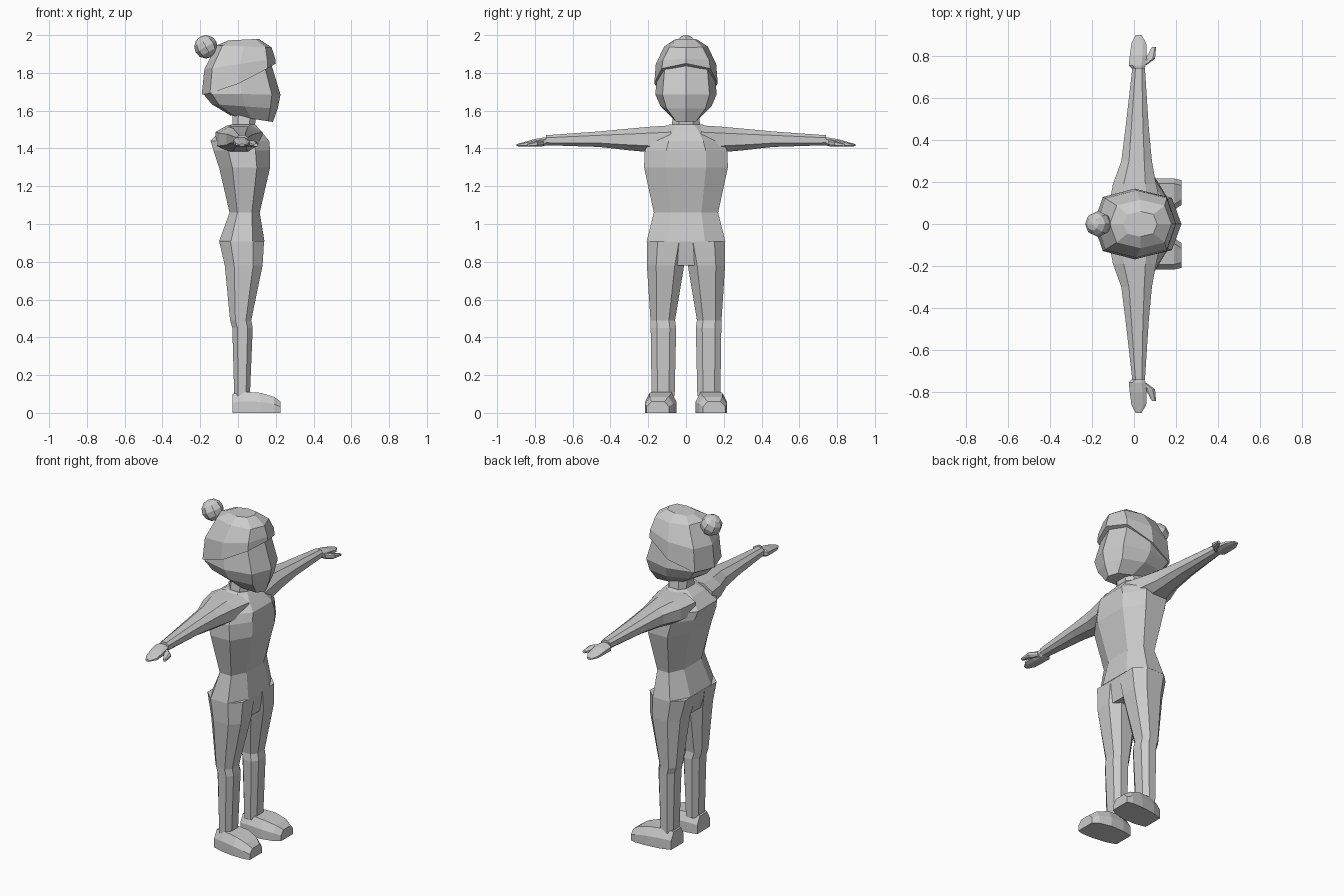
import bpy, bmesh, math
from mathutils import Vector

if "Cube" in bpy.data.objects:
    bpy.data.objects.remove(bpy.data.objects["Cube"])


def loft(name, rings, mirror=False):
    """Skin a list of equal-length point rings, cap both ends, optionally mirror in y."""
    bm = bmesh.new()
    loops = [[bm.verts.new(p) for p in r] for r in rings]
    n = len(rings[0])
    for a, b in zip(loops, loops[1:]):
        for i in range(n):
            j = (i + 1) % n
            bm.faces.new((a[i], a[j], b[j], b[i]))
    bm.faces.new(loops[0])
    bm.faces.new(loops[-1])
    bmesh.ops.recalc_face_normals(bm, faces=bm.faces)
    me = bpy.data.meshes.new(name)
    bm.to_mesh(me)
    bm.free()
    ob = bpy.data.objects.new(name, me)
    bpy.context.collection.objects.link(ob)
    if mirror:
        m = ob.modifiers.new("Mirror", 'MIRROR')
        m.use_axis = (False, True, False)
        m.use_clip = False
        m.use_mirror_merge = False
    return ob


def box_ring(a0, a1, b0, b1, k=0.25):
    """Chamfered rectangle, 8 points, as (a, b) pairs."""
    da, db = (a1 - a0) * k, (b1 - b0) * k
    return [(a1, b0 + db), (a1, b1 - db), (a1 - da, b1), (a0 + da, b1),
            (a0, b1 - db), (a0, b0 + db), (a0 + da, b0), (a1 - da, b0)]


def head_ring(xb, zb, xf, zf, w, p=1.0):
    """Tilted 8-sided head section with points at front and back."""
    pts = []
    for i in range(8):
        a = i * math.pi / 4
        t = 0.5 + 0.5 * math.cos(a) * (1.0 if i % 2 == 0 else 1.1)
        s = math.sin(a) * (1.0 if i % 4 == 2 else 1.08)
        t = min(max(t, 0), 1)
        pts.append((xb + (xf - xb) * t, w * s, zb + (zf - zb) * t ** p))
    return pts


# Head and face
loft("head", [head_ring(*r) for r in (
    (-0.04, 1.575, 0.185, 1.54, 0.07),
    (-0.14, 1.635, 0.21, 1.61, 0.135),
    (-0.185, 1.69, 0.225, 1.685, 0.163),
    (-0.165, 1.83, 0.175, 1.85, 0.145),
    (-0.09, 1.94, 0.13, 1.94, 0.09))])

# Hair shell with a fringe rising toward the front
loft("hair", [head_ring(*r) for r in (
    (-0.192, 1.685, 0.2, 1.85, 0.168, 1.5),
    (-0.178, 1.82, 0.197, 1.875, 0.16),
    (-0.115, 1.945, 0.178, 1.935, 0.115),
    (-0.05, 1.972, 0.11, 1.98, 0.06))])

# Hair bun
bm = bmesh.new()
bmesh.ops.create_uvsphere(bm, u_segments=8, v_segments=6, radius=0.062)
me = bpy.data.meshes.new("hair_bun")
bm.to_mesh(me)
bm.free()
bun = bpy.data.objects.new("hair_bun", me)
bun.location = (-0.17, 0, 1.938)
bun.rotation_euler = (0, -0.5, 0)
bpy.context.collection.objects.link(bun)

# Neck: z, x range, half width
loft("neck", [[(x, y, z) for x, y in box_ring(x0, x1, -w, w)] for z, x0, x1, w in (
    (1.47, -0.06, 0.11, 0.1), (1.525, -0.03, 0.09, 0.075), (1.6, -0.03, 0.1, 0.065))])


def torso_ring(z, xb, xf, w):
    return [(x, y, z) for x, y in box_ring(xb, xf, -w, w, 0.26)]


# Sweater
loft("sweater", [torso_ring(*r) for r in (
    (0.908, -0.1, 0.14, 0.208), (1.06, -0.045, 0.115, 0.17),
    (1.3, -0.1, 0.17, 0.222), (1.39, -0.13, 0.17, 0.218),
    (1.44, -0.145, 0.165, 0.19), (1.5, -0.085, 0.115, 0.13),
    (1.528, -0.035, 0.09, 0.085))])

# Sleeves: y, x range, z range
loft("sleeve", [[(x, y, z) for x, z in box_ring(x0, x1, z0, z1)] for y, x0, x1, z0, z1 in (
    (0.08, -0.12, 0.13, 1.38, 1.522), (0.19, -0.1, 0.105, 1.38, 1.515),
    (0.3, -0.06, 0.085, 1.39, 1.505), (0.46, -0.04, 0.07, 1.408, 1.49),
    (0.74, -0.008, 0.052, 1.417, 1.47))], True)

# Hands
loft("hand", [[(x, y, z) for x, z in box_ring(x0, x1, z0, z1)] for y, x0, x1, z0, z1 in (
    (0.73, 0.0, 0.045, 1.42, 1.455), (0.752, -0.025, 0.055, 1.413, 1.458),
    (0.80, -0.02, 0.06, 1.41, 1.45), (0.86, -0.012, 0.058, 1.41, 1.433),
    (0.897, 0.008, 0.035, 1.412, 1.423))], True)

# Thumbs
loft("thumb", [[(x, y, z) for x, z in box_ring(x0, x1, z0, z1)] for y, x0, x1, z0, z1 in (
    (0.755, 0.03, 0.06, 1.412, 1.445), (0.785, 0.055, 0.1, 1.41, 1.44),
    (0.84, 0.085, 0.105, 1.41, 1.425))], True)

# Hips
loft("hips", [torso_ring(*r) for r in (
    (0.78, -0.06, 0.115, 0.1), (0.85, -0.085, 0.128, 0.19), (0.912, -0.1, 0.138, 0.206))])

# Trouser legs: z, x range, y range
loft("trouser_leg", [[(x, y, z) for x, y in box_ring(x0, x1, y0, y1)] for z, x0, x1, y0, y1 in (
    (0.91, -0.1, 0.138, -0.02, 0.207), (0.78, -0.07, 0.13, 0.01, 0.207),
    (0.49, -0.042, 0.07, 0.058, 0.188), (0.45, -0.03, 0.078, 0.052, 0.187),
    (0.09, -0.02, 0.063, 0.06, 0.182))], True)

# Shoes: x, y range, top height
loft("shoe", [[(x, y, z) for x, y, z in (
    (x, y0, 0.0), (x, y1, 0.0), (x, y1, h * 0.55), (x, y1 - 0.025, h), (x, y0 + 0.025, h), (x, y0, h * 0.55))]
    for x, y0, y1, h in (
    (-0.03, 0.065, 0.185, 0.1), (0.03, 0.052, 0.205, 0.112), (0.12, 0.05, 0.217, 0.106),
    (0.19, 0.068, 0.217, 0.085), (0.225, 0.09, 0.208, 0.06))], True)
